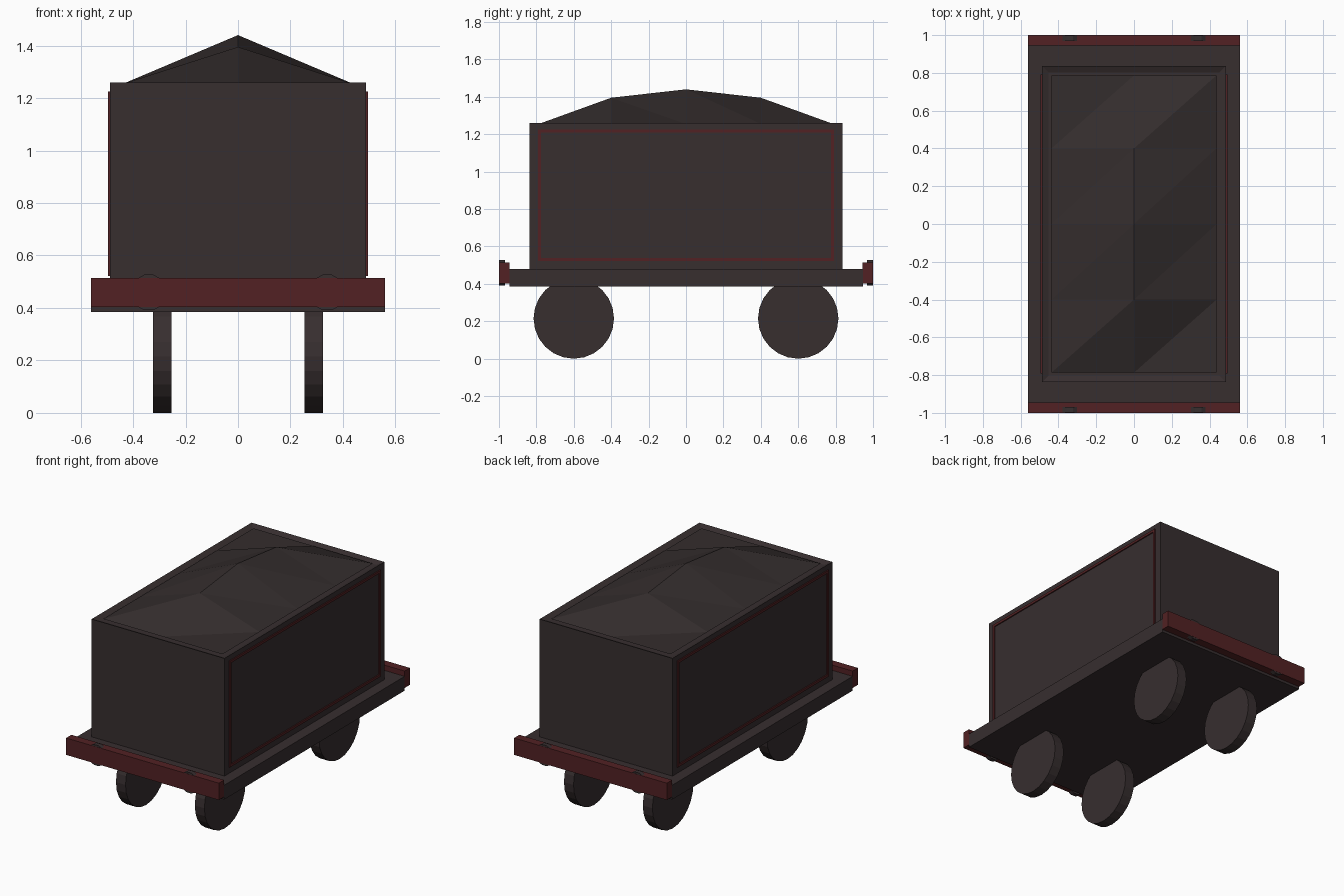
import bpy, bmesh, math
from mathutils import Matrix

if "Cube" in bpy.data.objects:
    bpy.data.objects.remove(bpy.data.objects["Cube"])


def material(name, rgb):
    m = bpy.data.materials.new(name)
    m.diffuse_color = (*rgb, 1)
    m.use_nodes = True
    m.node_tree.nodes["Principled BSDF"].inputs["Base Color"].default_value = m.diffuse_color
    return m


DARK = material("dark_grey_brown", (0.038, 0.0275, 0.0285))
RED = material("deep_red", (0.085, 0.0155, 0.017))
COAL = material("coal_black", (0.034, 0.026, 0.026))


def finish(name, bm, mat):
    bmesh.ops.recalc_face_normals(bm, faces=bm.faces)
    me = bpy.data.meshes.new(name)
    bm.to_mesh(me)
    bm.free()
    me.materials.append(mat)
    ob = bpy.data.objects.new(name, me)
    bpy.context.collection.objects.link(ob)
    return ob


def box_bm(x0, x1, y0, y1, z0, z1):
    bm = bmesh.new()
    bmesh.ops.create_cube(bm, size=1)
    for v in bm.verts:
        v.co = ((x0 + x1) / 2 + v.co.x * (x1 - x0),
                (y0 + y1) / 2 + v.co.y * (y1 - y0),
                (z0 + z1) / 2 + v.co.z * (z1 - z0))
    return bm


def box(name, mat, *dims):
    return finish(name, box_bm(*dims), mat)


def disc(name, mat, axis, sides, radius, depth, centre, turn=0.0):
    bm = bmesh.new()
    bmesh.ops.create_cone(bm, cap_ends=True, segments=sides,
                          radius1=radius, radius2=radius, depth=depth)
    rot = Matrix.Rotation(math.pi / 2, 4, 'Y' if axis == 'X' else 'X')
    bm.transform(Matrix.Translation(centre) @ rot @ Matrix.Rotation(turn, 4, 'Z'))
    return finish(name, bm, mat)


# wagon body with a shallow recessed top
bm = box_bm(-0.487, 0.487, -0.837, 0.837, 0.48, 1.26)
bm.normal_update()
top = [f for f in bm.faces if f.normal.z > 0.9]
bmesh.ops.inset_region(bm, faces=top, thickness=0.05)
for v in top[0].verts:
    v.co.z = 1.245
finish("wagon_body", bm, DARK)

# chassis plate
box("chassis", DARK, -0.56, 0.56, -0.945, 0.945, 0.385, 0.48)

# coal heap: ridge of low-poly facets
xs = (-0.437, 0, 0.437)
ys = (-0.787, -0.4, 0, 0.4, 0.787)
ridge = (1.255, 1.395, 1.44, 1.395, 1.255)
bm = bmesh.new()
rows = [[bm.verts.new((x, y, h if x == 0 else 1.255)) for x in xs]
        for y, h in zip(ys, ridge)]
for j in range(4):
    for i in range(2):
        a, b = rows[j][i], rows[j][i + 1]
        d, c = rows[j + 1][i], rows[j + 1][i + 1]
        bm.faces.new((a, b, c))
        bm.faces.new((a, c, d))
ob = finish("coal_heap", bm, COAL)
if ob.data.polygons[0].normal.z < 0:
    ob.data.flip_normals()

# end beams with buffer discs
for s, end in ((-1, "front"), (1, "back")):
    y0, y1 = sorted((s * 0.945, s * 1.0))
    box(end + "_beam", RED, -0.56, 0.56, y0, y1, 0.403, 0.515)
    for x in (-0.34, 0.34):
        disc(end + "_buffer", DARK, 'Y', 12, 0.07, 0.03,
             (x, s * 0.984, 0.459), math.pi / 12)

# red frames on both long sides
for s, side in ((-1, "left"), (1, "right")):
    x0, x1 = sorted((s * 0.486, s * 0.495))
    w = 0.016
    for z in (0.522, 1.226 - w):
        box(side + "_frame_rail", RED, x0, x1, -0.792, 0.792, z, z + w)
    for y in (-0.792, 0.792 - w):
        box(side + "_frame_post", RED, x0, x1, y, y + w, 0.522 + w, 1.226 - w)

# four wheels
for x in (-0.289, 0.289):
    for y in (-0.6, 0.6):
        disc("wheel", DARK, 'X', 24, 0.215, 0.07, (x, y, 0.215))
